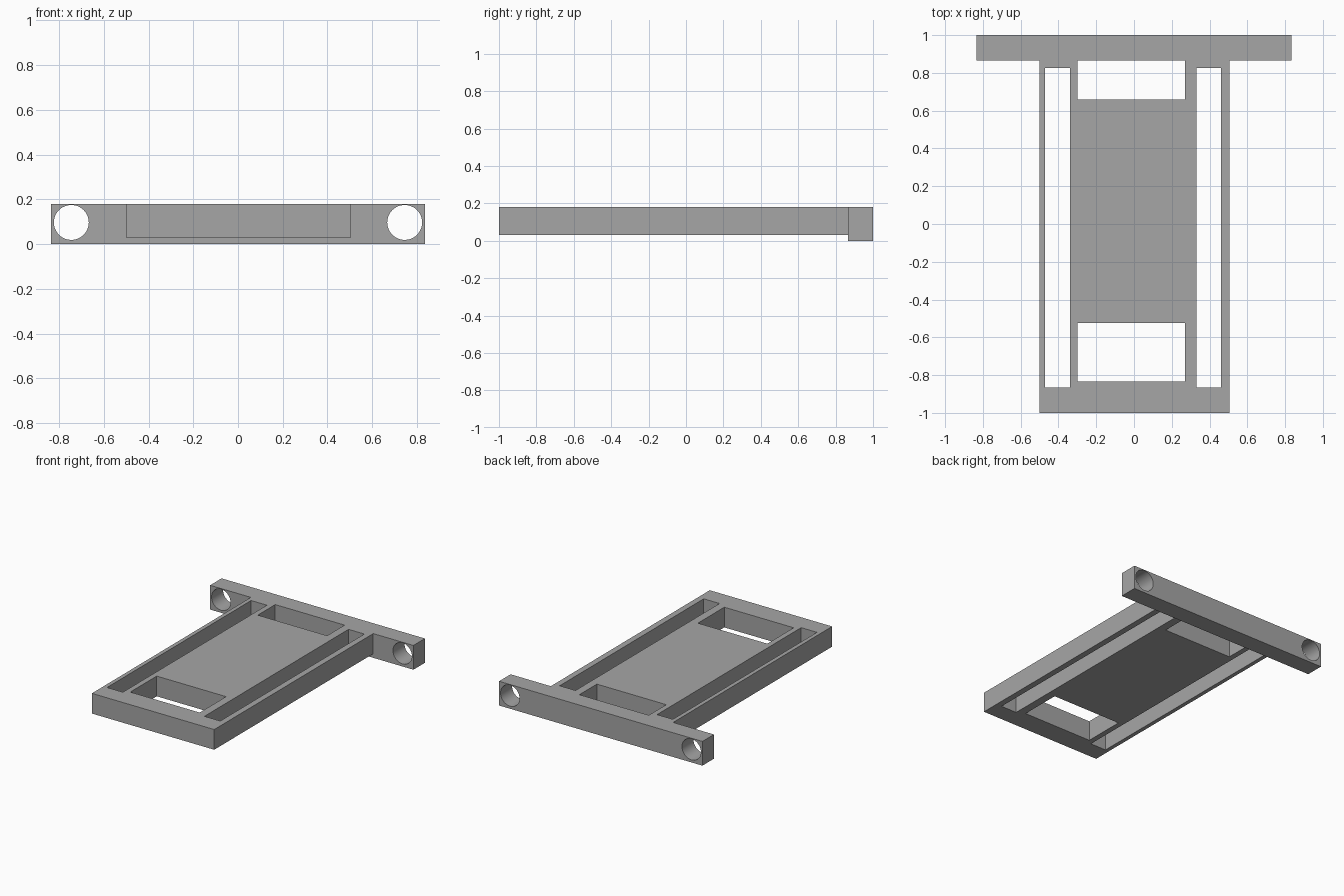
import bpy
import math
from mathutils import Matrix

cube = bpy.data.objects.get("Cube")
if cube:
    bpy.data.objects.remove(cube, do_unlink=True)

grey = bpy.data.materials.new("plain grey")
grey.use_nodes = True
colour = (0.38, 0.38, 0.38, 1)
grey.diffuse_color = colour
grey.node_tree.nodes["Principled BSDF"].inputs["Base Color"].default_value = colour


def rect(x0, x1, y0, y1):
    return [(x0, y0), (x1, y0), (x1, y1), (x0, y1)]


def circle(cx, cy, r, sides=48):
    return [(cx + r * math.cos(i * math.tau / sides),
             cy + r * math.sin(i * math.tau / sides)) for i in range(sides)]


def extruded(name, loops, thickness, matrix):
    """Solid from an outline and its holes, extruded evenly about its plane."""
    curve = bpy.data.curves.new(name + "_profile", "CURVE")
    curve.dimensions = "2D"
    curve.fill_mode = "BOTH"
    curve.extrude = thickness / 2
    for loop in loops:
        spline = curve.splines.new("POLY")
        spline.points.add(len(loop) - 1)
        for point, (x, y) in zip(spline.points, loop):
            point.co = (x, y, 0, 1)
        spline.use_cyclic_u = True
    temp = bpy.data.objects.new(name + "_profile", curve)
    bpy.context.collection.objects.link(temp)
    graph = bpy.context.evaluated_depsgraph_get()
    mesh = bpy.data.meshes.new_from_object(temp.evaluated_get(graph))
    bpy.data.objects.remove(temp, do_unlink=True)
    mesh.name = name
    mesh.transform(matrix)
    mesh.materials.clear()
    mesh.materials.append(grey)
    obj = bpy.data.objects.new(name, mesh)
    bpy.context.collection.objects.link(obj)
    bpy.ops.object.select_all(action="DESELECT")
    obj.select_set(True)
    bpy.context.view_layer.objects.active = obj
    # weld caps to walls
    bpy.ops.object.mode_set(mode="EDIT")
    bpy.ops.mesh.select_all(action="SELECT")
    bpy.ops.mesh.remove_doubles(threshold=0.0001)
    bpy.ops.mesh.normals_make_consistent(inside=False)
    bpy.ops.object.mode_set(mode="OBJECT")
    bpy.ops.object.shade_smooth_by_angle(angle=math.radians(30))
    return obj


back, bar_front, top, plate_bottom = 1.0, 0.865, 0.18, 0.03
win_l, win_r, win_y = -0.30, 0.27, 0.66

# Slotted plate, with the rear window left open against the crossbar
outline = [(-0.5, -1), (0.505, -1), (0.505, bar_front), (win_r, bar_front),
           (win_r, win_y), (win_l, win_y), (win_l, bar_front), (-0.5, bar_front)]
slots = [rect(x, x + 0.13, -0.865, 0.825) for x in (-0.47, 0.33)]
front_window = rect(win_l, win_r, -0.835, -0.525)
extruded("slotted_plate", [outline, front_window] + slots, top - plate_bottom,
         Matrix.Translation((0, 0, (top + plate_bottom) / 2)))

# Rear crossbar with a round hole through each end
holes = [circle(side * 0.745, 0.097, 0.078) for side in (-1, 1)]
extruded("rear_crossbar", [rect(-0.835, 0.835, 0, top)] + holes, back - bar_front,
         Matrix.Translation((0, (back + bar_front) / 2, 0))
         @ Matrix.Rotation(math.pi / 2, 4, "X"))
